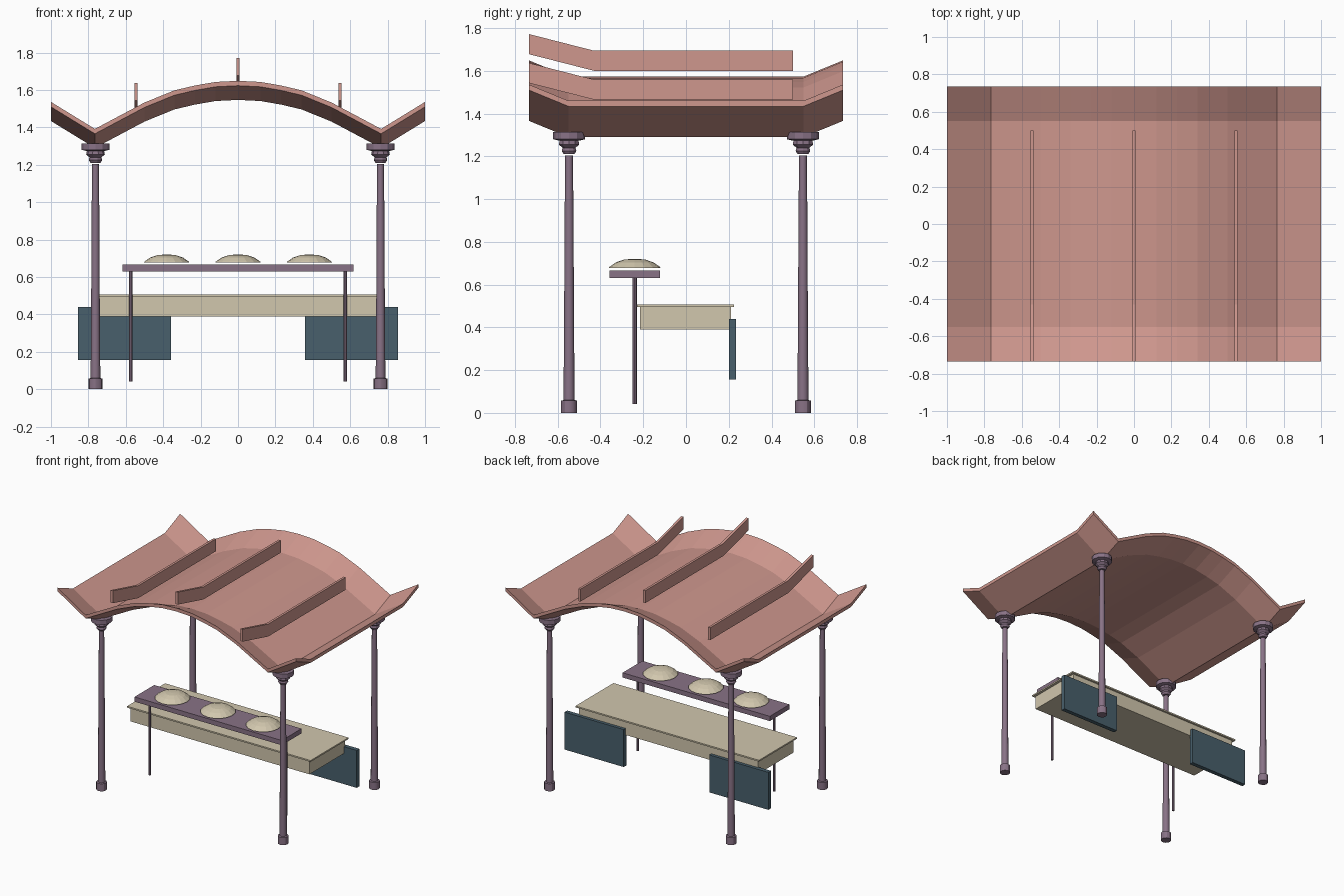
import bpy, bmesh, math

if "Cube" in bpy.data.objects:
    bpy.data.objects.remove(bpy.data.objects["Cube"])


def material(name, rgb):
    m = bpy.data.materials.new(name)
    m.diffuse_color = (*rgb, 1)
    m.use_nodes = True
    m.node_tree.nodes["Principled BSDF"].inputs["Base Color"].default_value = m.diffuse_color
    return m


CORAL = material("coral", (0.62, 0.31, 0.27))
PURPLE = material("purple", (0.25, 0.17, 0.24))
CREAM = material("cream", (0.64, 0.57, 0.42))
SLATE = material("slate", (0.065, 0.115, 0.15))


def finish(name, bm, mat, smooth=None):
    bmesh.ops.recalc_face_normals(bm, faces=bm.faces)
    me = bpy.data.meshes.new(name)
    bm.to_mesh(me)
    bm.free()
    me.materials.append(mat)
    ob = bpy.data.objects.new(name, me)
    bpy.context.collection.objects.link(ob)
    if smooth:
        bpy.context.view_layer.objects.active = ob
        ob.select_set(True)
        bpy.ops.object.shade_smooth_by_angle(angle=math.radians(smooth))
        ob.select_set(False)
    return ob


def loft(name, rings, mat, smooth=None):
    """Skin a list of equal-length closed rings and cap both ends."""
    bm = bmesh.new()
    vs = [[bm.verts.new(p) for p in r] for r in rings]
    n = len(rings[0])
    for a, b in zip(vs, vs[1:]):
        for i in range(n):
            j = (i + 1) % n
            bm.faces.new((a[i], a[j], b[j], b[i]))
    bm.faces.new(vs[0])
    bm.faces.new(vs[-1])
    return finish(name, bm, mat, smooth)


def box(name, x0, x1, y0, y1, z0, z1, mat):
    return loft(name, [[(x0, y0, z), (x1, y0, z), (x1, y1, z), (x0, y1, z)]
                       for z in (z0, z1)], mat)


def lathe(name, x, y, profile, sides, mat, smooth=None):
    """Revolve (radius, height) points around a vertical axis at x, y."""
    step = 2 * math.pi / sides
    return loft(name, [[(x + r * math.cos(i * step), y + r * math.sin(i * step), z)
                        for i in range(sides)] for r, z in profile], mat, smooth)


# Roof: arched section with upturned wings, ends flaring upward
half = [(0, 1.573), (0.12, 1.567), (0.23, 1.548), (0.34, 1.522),
        (0.50, 1.457), (0.765, 1.316), (1.0, 1.46)]
top = [(-x, z) for x, z in half[:0:-1]] + half
section = top + [(x, z - 0.026) for x, z in reversed(top)]
loft("roof", [[(x, y, z + lift) for x, z in section]
              for y, lift in ((-0.735, 0.076), (-0.55, 0), (0.55, 0), (0.735, 0.076))], CORAL)

# Roof ribs: thin bars that kink upward at the front
for name, x, z in (("left_rib", -0.545, 1.465), ("centre_rib", 0, 1.60),
                   ("right_rib", 0.545, 1.465)):
    loft(name, [[(x - 0.009, y, z + d), (x + 0.009, y, z + d),
                 (x + 0.009, y, z + d + 0.094), (x - 0.009, y, z + d + 0.094)]
                for y, d in ((-0.735, 0.078), (-0.43, 0), (0.5, 0))], CORAL)

# Four posts with foot, tapered shaft and capital
post = [(0.037, 0), (0.037, 0.057), (0.026, 0.06), (0.023, 0.45), (0.021, 0.9),
        (0.018, 1.205)]
collar = [(0.026, 1.21), (0.036, 1.225), (0.032, 1.24), (0.05, 1.255), (0.045, 1.28)]
cap = [(0.05, 1.274), (0.074, 1.28), (0.074, 1.314)]
for sx, side in ((-1, "left"), (1, "right")):
    for sy, end in ((-1, "front"), (1, "back")):
        x, y = sx * 0.762, sy * 0.547
        lathe(f"{end}_{side}_post", x, y, post, 12, PURPLE, 30)
        lathe(f"{end}_{side}_collar", x, y, collar, 10, PURPLE)
        lathe(f"{end}_{side}_capital", x, y, cap, 12, PURPLE)

# Counter: body and thin overhanging top
box("counter_body", -0.75, 0.75, -0.215, 0.21, 0.39, 0.495, CREAM)
box("counter_top", -0.77, 0.77, -0.23, 0.225, 0.495, 0.506, CREAM)

# Serving shelf on two slim legs
box("shelf", -0.618, 0.618, -0.358, -0.122, 0.63, 0.666, PURPLE)
for side, x in (("left", -0.573), ("right", 0.573)):
    lathe(f"{side}_shelf_leg", x, -0.24, [(0.01, 0.042), (0.01, 0.635)], 8, PURPLE)

# Three shallow domed dishes
dome = [(0.122, 0.678), (0.118, 0.683), (0.088, 0.704), (0.05, 0.717), (0.015, 0.72)]
for i in (-1, 0, 1):
    lathe(f"dish_{i + 2}", i * 0.382, -0.24, dome, 16, CREAM)

# Back hanging panels
for side, x in (("left", -0.607), ("right", 0.607)):
    box(f"{side}_panel", x - 0.248, x + 0.248, 0.202, 0.234, 0.156, 0.44, SLATE)
